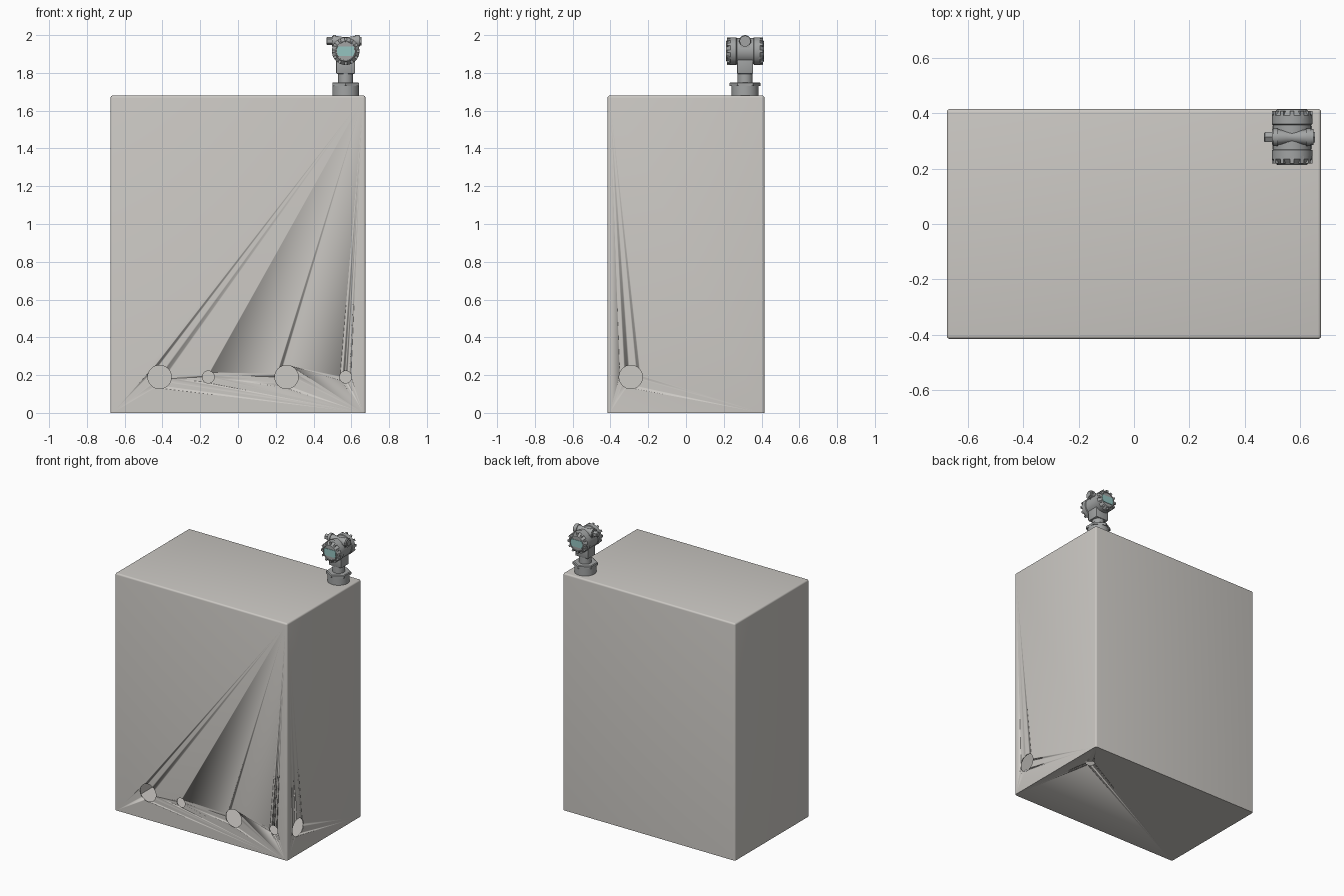
import bpy, bmesh
from math import radians, pi, cos, sin
from mathutils import Matrix, Vector

if "Cube" in bpy.data.objects:
    bpy.data.objects.remove(bpy.data.objects["Cube"])

CX, CY, HZ = 0.57, 0.313, 1.915      # transmitter axis and housing height
AXIS = {'Z': Matrix(),
        'Y': Matrix.Rotation(radians(-90), 4, 'X'),
        'X': Matrix.Rotation(radians(90), 4, 'Y')}


def material(name, rgb):
    m = bpy.data.materials.new(name)
    m.diffuse_color = (*rgb, 1)
    m.use_nodes = True
    m.node_tree.nodes["Principled BSDF"].inputs["Base Color"].default_value = m.diffuse_color
    return m


STEEL = material("warm_steel", (0.60, 0.58, 0.55))
TEAL = material("display_teal", (0.30, 0.55, 0.53))
GREY = material("housing_grey", (0.36, 0.37, 0.37))


def finish(name, bm, mat=None, smooth=True):
    bmesh.ops.recalc_face_normals(bm, faces=bm.faces[:])
    me = bpy.data.meshes.new(name)
    bm.to_mesh(me)
    bm.free()
    ob = bpy.data.objects.new(name, me)
    bpy.context.collection.objects.link(ob)
    if mat:
        me.materials.append(mat)
    bpy.ops.object.select_all(action='DESELECT')
    ob.select_set(True)
    bpy.context.view_layer.objects.active = ob
    if smooth:
        bpy.ops.object.shade_smooth_by_angle(angle=radians(30))
    return ob


def lathe(name, profile, loc, axis='Z', n=40, mat=GREY, turn=0.0):
    """Revolve (position, radius) points about an axis through loc."""
    bm = bmesh.new()
    rings = [[bm.verts.new((r * cos(turn + 2 * pi * i / n), r * sin(turn + 2 * pi * i / n), p))
              for i in range(n)] for p, r in profile]
    for a, b in zip(rings, rings[1:]):
        for i in range(n):
            j = (i + 1) % n
            bm.faces.new((a[i], a[j], b[j], b[i]))
    bm.faces.new(rings[0])
    bm.faces.new(rings[-1])
    bm.transform(Matrix.Translation(loc) @ AXIS[axis])
    return finish(name, bm, mat)


def box_bm(lo, hi):
    lo, hi = Vector(lo), Vector(hi)
    bm = bmesh.new()
    bmesh.ops.create_cube(bm, size=1)
    bm.transform(Matrix.Translation((lo + hi) / 2) @ Matrix.Diagonal((*(hi - lo), 1)))
    return bm


# Tank: thin hollow shell, rounded everywhere but along the bottom
bm = box_bm((-0.675, -0.415, 0), (0.675, 0.415, 1.68))
edges = [e for e in bm.edges if max(v.co.z for v in e.verts) > 0.1]
bmesh.ops.bevel(bm, geom=edges, offset=0.012, segments=4, profile=0.5, affect='EDGES')
tank = finish("tank", bm, STEEL)

# Cutters: the cavity and the pipe openings
W = 0.006
cutters = [finish("cavity_cutter", box_bm((-0.675 + W, -0.415 + W, W),
                                          (0.675 - W, 0.415 - W, 1.68 - W)), STEEL, False)]
openings = [((x, -0.415, 0.19), r, 'Y') for x, r in
            ((-0.415, 0.062), (-0.157, 0.032), (0.257, 0.062), (0.57, 0.032))]
openings += [((0.675, -0.292, 0.19), 0.062, 'X'), ((0.56, 0.22, 0), 0.03, 'Z')]
for loc, r, axis in openings:
    cutters.append(lathe("opening_cutter", [(-0.05, r), (0.05, r)], loc, axis, 48, STEEL))
bpy.context.view_layer.objects.active = tank
for c in cutters:
    c.hide_render = True
    mod = tank.modifiers.new("cut", 'BOOLEAN')
    mod.operation, mod.solver, mod.object = 'DIFFERENCE', 'EXACT', c
    bpy.ops.object.modifier_apply(modifier=mod.name)
for c in cutters:
    bpy.data.objects.remove(c)

# Mounting stack: socket, hexagon flange, neck
lathe("socket", [(1.68, 0.071), (1.735, 0.071)], (CX, CY, 0))
lathe("hex_flange", [(1.73, 0.082), (1.746, 0.082), (1.75, 0.076)], (CX, CY, 0), n=6, turn=pi / 2)
lathe("neck", [(1.745, 0.04), (1.8, 0.04)], (CX, CY, 0))

# Block between neck and housing
bm = box_bm((CX - 0.05, CY - 0.043, 1.795), (CX + 0.05, CY + 0.043, 1.90))
bmesh.ops.bevel(bm, geom=[e for e in bm.edges], offset=0.006, segments=2,
                profile=0.5, affect='EDGES')
finish("neck_block", bm, GREY)

# Housing drum with a screw cap at each end
half = [(0.044, 0.069), (0.047, 0.073), (0.078, 0.073), (0.085, 0.067),
        (0.1, 0.053), (0.1, 0.05), (0.096, 0.049)]
lathe("housing", [(-p, r) for p, r in reversed(half)] + half, (CX, CY, HZ), 'Y', 48)

for side, label in ((-1, "front"), (1, "back")):
    # Grip ribs around the cap
    bm = bmesh.new()
    for i in range(12):
        part = bmesh.ops.create_cube(bm, size=1)["verts"]
        spin = Matrix.Rotation(2 * pi * i / 12, 4, 'Y')
        bmesh.ops.transform(bm, verts=part, matrix=Matrix.Translation((CX, CY + side * 0.081, HZ)) @ spin
                            @ Matrix.Translation((0, 0, 0.064)) @ Matrix.Diagonal((0.014, 0.028, 0.018, 1)))
    finish(label + "_cap_ribs", bm, GREY, False)

    # Display window: flat sides and top, arched bottom
    outline = [(0.043, 0.024), (-0.043, 0.024)]
    outline += [(0.0465 * cos(a), max(0.0465 * sin(a), -0.026))
                for a in (pi + radians(t) for t in range(0, 181, 12))]
    bm = bmesh.new()
    face = bm.faces.new([bm.verts.new((CX + x, CY + side * 0.095, HZ + z)) for x, z in outline])
    ext = bmesh.ops.extrude_face_region(bm, geom=[face])["geom"]
    bmesh.ops.translate(bm, vec=(0, side * 0.004, 0),
                        verts=[v for v in ext if isinstance(v, bmesh.types.BMVert)])
    finish(label + "_display", bm, TEAL, False)

# Cross tube for the cable entries, waisted in the middle
lathe("cable_tube", [(-0.072, 0.027), (-0.045, 0.027), (-0.02, 0.023), (0, 0.021),
                     (0.02, 0.023), (0.045, 0.027), (0.072, 0.029), (0.077, 0.029)],
      (CX, CY, 1.968), 'X', 32)
lathe("left_cable_gland", [(-0.102, 0.016), (-0.098, 0.021), (-0.07, 0.021)],
      (CX, CY, 1.968), 'X', 6)
lathe("right_plug", [(0.075, 0.022), (0.083, 0.022)], (CX, CY, 1.968), 'X', 6)
# Saddle that carries the tube over the drum
bm = box_bm((CX - 0.066, CY - 0.024, HZ), (CX + 0.066, CY + 0.024, 1.968))
finish("tube_saddle", bm, GREY, False)
# Raised crown bringing the tube to full height
lathe("top_crown", [(-0.068, 0.0315), (-0.05, 0.0315)], (CX, CY, 1.9685), 'X', 32)
lathe("right_crown", [(0.05, 0.0315), (0.068, 0.0315)], (CX, CY, 1.9685), 'X', 32)
